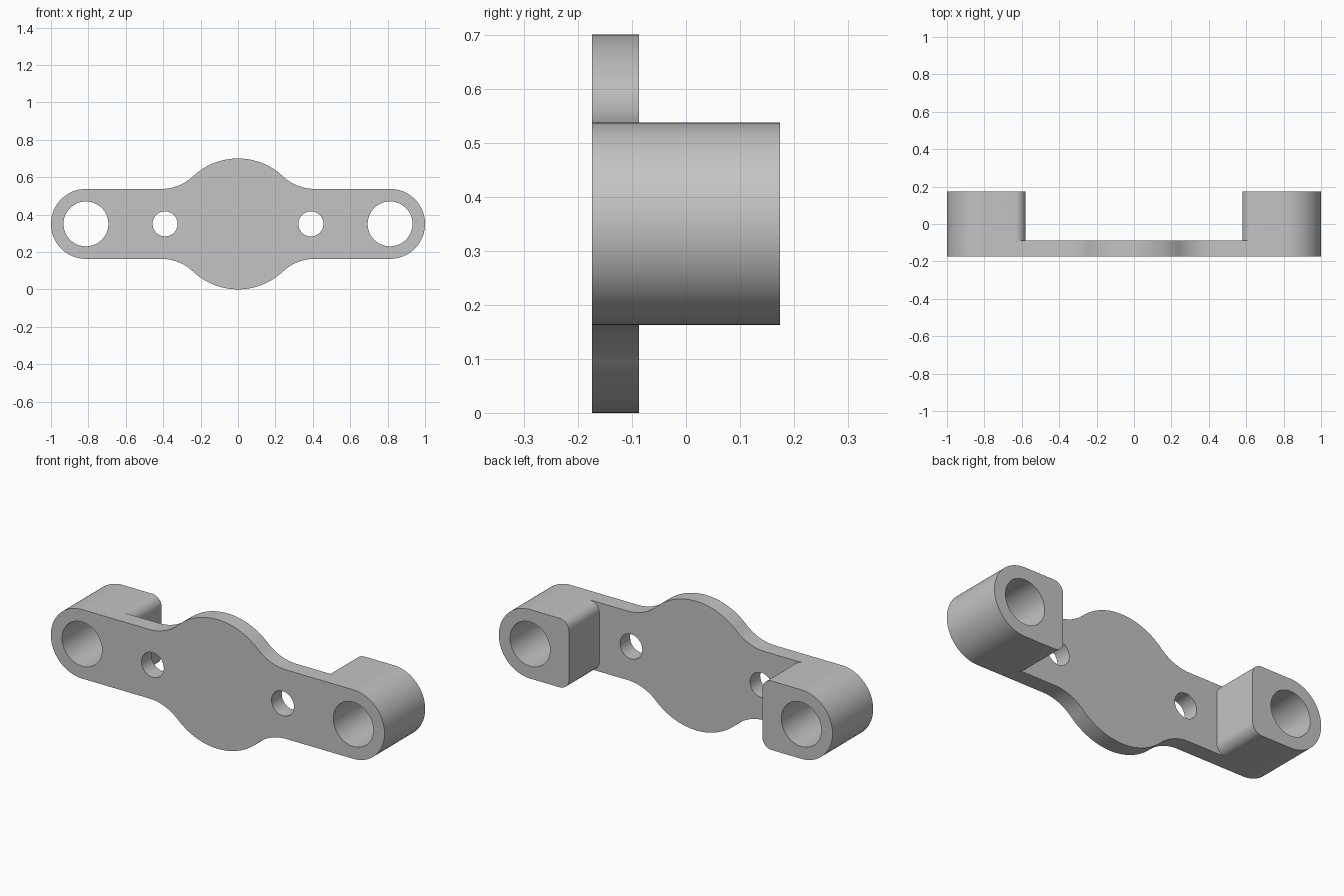
import bpy, bmesh
from math import sin, cos, pi, atan2, sqrt

if "Cube" in bpy.data.objects:
    bpy.data.objects.remove(bpy.data.objects["Cube"])

MID = 0.35                                 # height of the long axis
FRONT, STEP, BACK = -0.174, -0.087, 0.174  # depth levels
END_X, END_R = 0.813, 0.187                # rounded ends
HUB_R, FILLET = 0.35, 0.25                 # central disc and its blend

grey = bpy.data.materials.new("plain grey")
grey.use_nodes = True
grey.diffuse_color = (0.55, 0.55, 0.55, 1)
grey.node_tree.nodes["Principled BSDF"].inputs["Base Color"].default_value = grey.diffuse_color


def arc(cx, cz, r, a0, a1, n):
    return [(cx + r * cos(a0 + (a1 - a0) * i / n), cz + r * sin(a0 + (a1 - a0) * i / n))
            for i in range(n + 1)]


def prism(name, outline, y0, y1):
    """Extrude an x-z outline from y0 to y1."""
    bm = bmesh.new()
    face = bm.faces.new([bm.verts.new((x, y0, MID + z)) for x, z in outline])
    grown = bmesh.ops.extrude_face_region(bm, geom=[face])["geom"]
    moved = [v for v in grown if isinstance(v, bmesh.types.BMVert)]
    bmesh.ops.translate(bm, verts=moved, vec=(0, y1 - y0, 0))
    bmesh.ops.recalc_face_normals(bm, faces=bm.faces)
    mesh = bpy.data.meshes.new(name)
    bm.to_mesh(mesh)
    bm.free()
    mesh.materials.append(grey)
    ob = bpy.data.objects.new(name, mesh)
    bpy.context.collection.objects.link(ob)
    return ob


def combine(target, other, operation):
    """Apply a boolean and remove the helper."""
    mod = target.modifiers.new(operation.lower(), 'BOOLEAN')
    mod.operation, mod.solver, mod.object = operation, 'EXACT', other
    bpy.context.view_layer.objects.active = target
    bpy.ops.object.modifier_apply(modifier=mod.name)
    bpy.data.objects.remove(other)


# Plate outline: one quarter, mirrored to the other three
fz = END_R + FILLET
fx = sqrt((HUB_R + FILLET) ** 2 - fz ** 2)
turn = atan2(fz, fx)
quarter = arc(END_X, 0, END_R, 0, pi / 2, 24)
quarter += arc(fx, fz, FILLET, -pi / 2, turn - pi, 16)
quarter += arc(0, 0, HUB_R, turn, pi / 2, 20)[1:]
upper = quarter + [(-x, z) for x, z in quarter[-2::-1]]
lower = [(x, -z) for x, z in upper[-2:0:-1]]
bracket = prism("mounting_bracket", upper + lower, FRONT, STEP)

# End bosses: round outside, squared with soft corners inside
CORNER, INNER = 0.055, 0.58
boss = arc(END_X, 0, END_R, -pi / 2, pi / 2, 48)
boss += arc(INNER + CORNER, END_R - CORNER, CORNER, pi / 2, pi, 10)
boss += arc(INNER + CORNER, CORNER - END_R, CORNER, pi, 1.5 * pi, 10)
for side in (1, -1):
    block = prism("boss", [(side * x, z) for x, z in boss], (FRONT + STEP) / 2, BACK)
    combine(bracket, block, 'UNION')

# Large end bores and small screw holes
for side in (1, -1):
    for x, r in ((END_X, 0.12), (0.39, 0.067)):
        cutter = prism("hole_cutter", arc(side * x, 0, r, 0, 2 * pi, 48)[:-1], FRONT - 0.1, BACK + 0.1)
        cutter.hide_render = True
        combine(bracket, cutter, 'DIFFERENCE')

bpy.ops.object.select_all(action='DESELECT')
bracket.select_set(True)
bpy.context.view_layer.objects.active = bracket
bpy.ops.object.shade_smooth_by_angle(angle=pi / 6)
